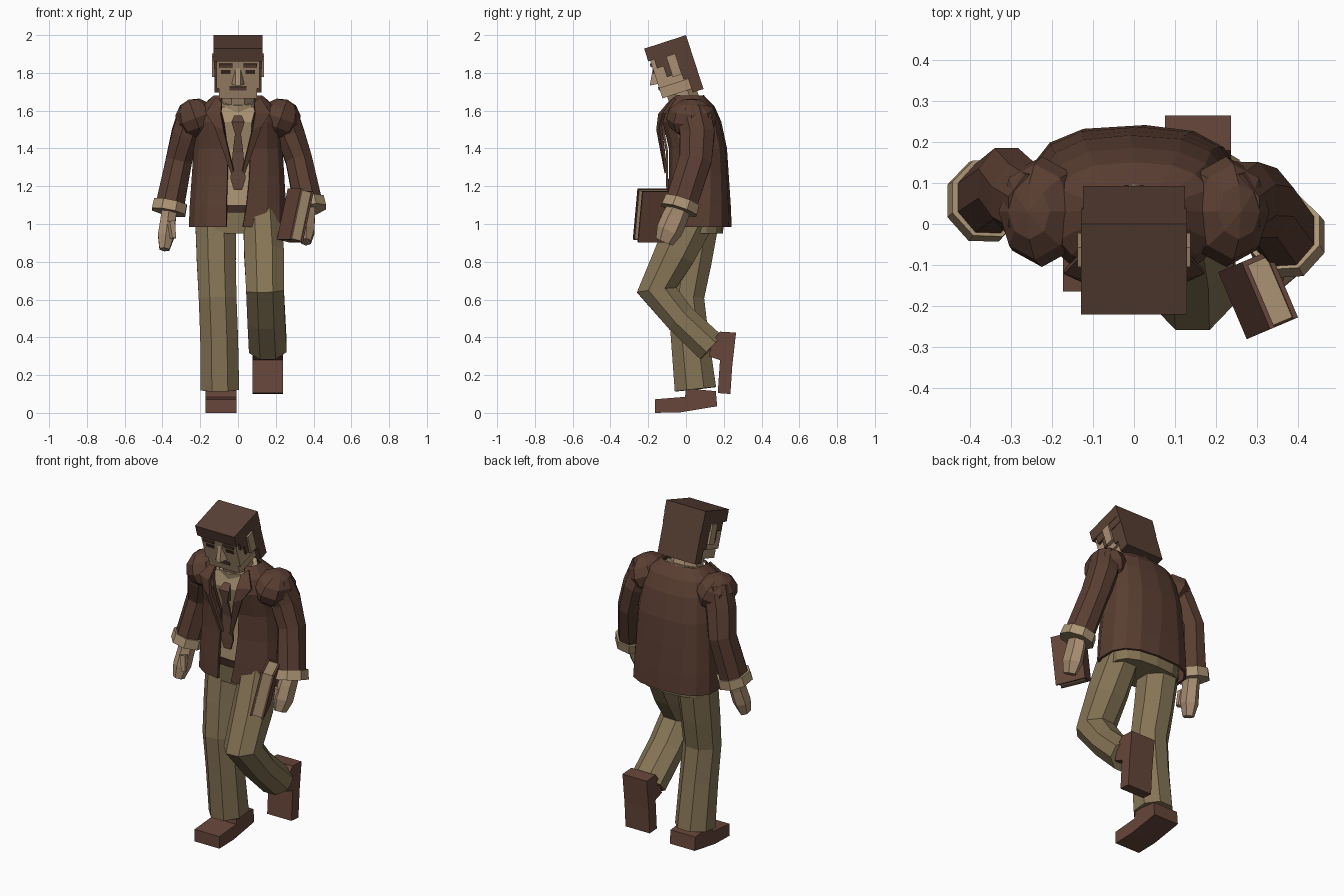
import bpy, bmesh, math
from mathutils import Vector, Matrix

if "Cube" in bpy.data.objects:
    bpy.data.objects.remove(bpy.data.objects["Cube"])


def mat(name, r, g, b):
    m = bpy.data.materials.new(name)
    lin = [((c / 255 + 0.055) / 1.055) ** 2.4 for c in (r, g, b)]
    m.diffuse_color = (*lin, 1)
    m.use_nodes = True
    m.node_tree.nodes["Principled BSDF"].inputs["Base Color"].default_value = m.diffuse_color
    return m


JACKET = mat("jacket brown", 90, 62, 50)
HAIR = mat("hair brown", 88, 64, 52)
SKIN = mat("skin", 170, 143, 115)
SHIRT = mat("shirt tan", 172, 148, 116)
TROUSER = mat("trouser khaki", 134, 117, 86)
SHOE = mat("shoe brown", 102, 70, 58)
TIE = mat("tie brown", 96, 70, 58)
DARK = mat("dark brown", 62, 42, 36)
I = Matrix.Identity(4)


def finish(name, bm, m, solid=0):
    bmesh.ops.recalc_face_normals(bm, faces=bm.faces[:])
    me = bpy.data.meshes.new(name)
    bm.to_mesh(me)
    bm.free()
    me.materials.append(m)
    ob = bpy.data.objects.new(name, me)
    bpy.context.collection.objects.link(ob)
    if solid:
        mod = ob.modifiers.new("thickness", 'SOLIDIFY')
        mod.thickness, mod.offset = solid, 0
    return ob


def loft(name, rings, m, closed=True, solid=0):
    """Skin a list of point rings; closed rings also get end caps."""
    bm = bmesh.new()
    vs = [[bm.verts.new(p) for p in r] for r in rings]
    n = len(vs[0])
    for a, b in zip(vs, vs[1:]):
        for i in range(n if closed else n - 1):
            j = (i + 1) % n
            bm.faces.new((a[i], a[j], b[j], b[i]))
    if closed:
        bm.faces.new(vs[0])
        bm.faces.new(vs[-1])
    return finish(name, bm, m, solid)


def tube(name, path, m, n=8):
    """Path of (x, y, z, side radius, depth radius)."""
    c = [Vector(p[:3]) for p in path]
    rings = []
    for i, p in enumerate(path):
        t = Vector()
        if i:
            t += (c[i] - c[i - 1]).normalized()
        if i < len(c) - 1:
            t += (c[i + 1] - c[i]).normalized()
        t.normalize()
        u = Vector((1, 0, 0))
        u = (u - t * u.dot(t)).normalized()
        v = t.cross(u)
        ang = [2 * math.pi * (k + 0.5) / n for k in range(n)]
        s = 1 / math.cos(math.pi / n)
        rings.append([c[i] + u * p[3] * s * math.cos(a) + v * p[4] * s * math.sin(a) for a in ang])
    return loft(name, rings, m)


def hull(name, pts, m, mx=I):
    bm = bmesh.new()
    for p in pts:
        bm.verts.new(mx @ Vector(p))
    bmesh.ops.convex_hull(bm, input=bm.verts[:])
    return finish(name, bm, m)


def box(name, x, y, z, m, mx=I):
    return hull(name, [(a, b, c) for a in x for b in y for c in z], m, mx)


def extrude(name, x, yz, m):
    return loft(name, [[(a, y, z) for y, z in yz] for a in x], m)


# Head, built upright behind its top back edge and tilted forward
H = Matrix.Translation((0, 0, 2)) @ Matrix.Rotation(math.radians(18), 4, 'X')
box("face", (-.115, .115), (-.222, -.02), (-.225, -.03), SKIN, H)
box("jaw", (-.1, .1), (-.222, -.03), (-.28, -.2), SKIN, H)
box("hair_top", (-.13, .13), (-.233, 0), (-.07, 0), HAIR, H)
box("hair_crown", (-.128, .128), (-.2, 0), (-.12, -.06), HAIR, H)
box("hair_back", (-.125, .125), (-.06, 0), (-.30, -.1), HAIR, H)
hull("nose", [(-.012, -.22, -.11), (.012, -.22, -.11), (-.035, -.22, -.2), (.035, -.22, -.2),
              (-.014, -.265, -.195), (.014, -.265, -.195)], SKIN, H)
box("mouth", (-.045, .045), (-.227, -.22), (-.235, -.215), TIE, H)
for s in (-1, 1):
    box("sideburn", (s * .1, s * .125), (-.165, -.135), (-.18, -.1), HAIR, H)
    box("hair_side", (s * .1, s * .125), (-.085, -.04), (-.22, -.1), HAIR, H)
    box("ear", (s * .1, s * .138), (-.135, -.085), (-.19, -.075), SKIN, H)
    box("eyebrow", (s * .03, s * .1), (-.230, -.22), (-.105, -.085), HAIR, H)
    box("eye", (s * .04, s * .09), (-.226, -.22), (-.142, -.122), DARK, H)
tube("neck", [(0, .025, 1.56, .085, .08), (0, -.035, 1.73, .085, .08)], SKIN)
tube("shirt_collar", [(0, .025, 1.57, .125, .1), (0, 0, 1.655, .11, .095)], SHIRT, 10)

# Torso sections: height, half width, front, back, opening left, opening right
SECT = [(.985, .255, -.10, .235, .06, .025), (1.1, .25, -.095, .23, .06, .045),
        (1.25, .24, -.085, .22, .055, .06), (1.4, .23, -.085, .21, .055, .065),
        (1.54, .215, -.12, .18, .075, .075), (1.62, .19, -.1, .145, .095, .095),
        (1.675, .125, -.06, .09, .085, .085)]
P = 0.75


def section(z, hw, yf, yb, ol, orr, n=15, closed=False):
    yc, d = (yf + yb) / 2, (yb - yf) / 2
    a0, a1 = (math.asin((o / hw) ** (1 / P)) for o in (orr, ol))
    if closed:
        a0 = a1 = 0
    out = []
    for i in range(n):
        a = a0 + (2 * math.pi - a0 - a1) * i / (n if closed else n - 1)
        sn, cs = math.sin(a), math.cos(a)
        out.append((hw * math.copysign(abs(sn) ** P, sn), yc - d * math.copysign(abs(cs) ** P, cs), z))
    return out


def shrink(q, k, z=None):
    return section(z or q[0], q[1] - k, q[2] + k, q[3] - k, .01, .01, 14, True)


loft("jacket", [section(*q) for q in SECT], JACKET, closed=False, solid=.014)
loft("shirt", [shrink(SECT[1], .02, 1.08)] + [shrink(q, .02) for q in SECT[2:6]], SHIRT)
loft("belt", [shrink(SECT[1], .014, z) for z in (1.06, 1.1)], DARK)
loft("trouser_waist", [shrink(SECT[0], .04, .95), shrink(SECT[1], .022, 1.07)], TROUSER)

# Lapels and tie
for s in (-1, 1):
    loft("lapel", [[(s * .115, -.06, 1.665), (s * .17, -.115, 1.585), (s * .125, -.135, 1.52), (s * .035, -.105, 1.27)],
                   [(s * .085, -.09, 1.64), (s * .09, -.14, 1.58), (s * .075, -.15, 1.5), (s * .022, -.108, 1.28)]],
         JACKET, closed=False, solid=.016)
hull("tie_knot", [(s * x, y, z) for s in (-1, 1) for x, y, z in
                  ((.02, -.10, 1.575), (.035, -.135, 1.54), (.014, -.125, 1.47), (.014, -.09, 1.47))], TIE)
loft("tie_blade", [[(-w, y, z), (w, y, z)] for w, y, z in
                   ((.014, -.12, 1.49), (.028, -.10, 1.38), (.04, -.10, 1.24), (.022, -.098, 1.18))],
     TIE, closed=False, solid=.012)

# Arms: elbow, wrist, fingertip for each side
ARMS = [(-1, (-.312, .10, 1.34), (-.36, .06, 1.1), (-.39, -.005, .865), .045),
        (1, (.322, .05, 1.34), (.37, -.025, 1.11), (.36, -.115, .905), .06)]
for s, e, w, h, hw in ARMS:
    bm = bmesh.new()
    bmesh.ops.create_uvsphere(bm, u_segments=8, v_segments=6, radius=1,
                              matrix=Matrix.Translation((s * .225, .03, 1.56)) @ Matrix.Rotation(s * .35, 4, 'Y')
                              @ Matrix.Diagonal((.108, .135, .105, 1)))
    finish("shoulder", bm, JACKET)
    tube("sleeve", [(s * .235, .035, 1.6, .075, .09), (s * .275, .06, 1.48, .076, .092),
                    (*e, .07, .086), (*w, .075, .085)], JACKET)
    E, W, T = Vector(e), Vector(w), Vector(h)
    d = (W - E).normalized()
    tube("cuff", [(*(W - d * .015), .088, .093), (*(W + d * .04), .09, .097)], SHIRT)
    tube("hand", [(*W, .04, .05), (*W.lerp(T, .35), .04, hw), (*W.lerp(T, .7), .043, hw),
                  (*T, .026, hw * .7)], SKIN, 6)
    k = W.lerp(T, .45) + Vector((-s * .02, -.045, .02))
    tube("thumb", [(*k, .02, .02), (*(k + Vector((-s * .012, -.012, -.09))), .014, .014)], SKIN, 5)

# Book under the hand
B = Matrix.Translation((.303, -.172, 1.045)) @ Matrix.Rotation(math.radians(23), 4, 'Z') \
    @ Matrix.Rotation(math.radians(13), 4, 'Y')
box("book_pages", (-.027, .027), (-.084, .08), (-.132, .132), SHIRT, B)
box("book_spine", (-.037, .037), (.075, .088), (-.138, .138), SHOE, B)
for s in (-1, 1):
    box("book_cover", (s * .026, s * .038), (-.09, .088), (-.138, .138), SHOE, B)

# Standing leg and lifted leg
tube("standing_leg", [(-.118, .065, 1.02, .108, .11), (-.115, .03, .8, .103, .105), (-.108, 0, .61, .1, .096),
                      (-.1, .02, .4, .1, .1), (-.096, .05, .125, .102, .11)], TROUSER)
tube("lifted_leg", [(.128, .03, 1.03, .1, .12), (.138, -.06, .84, .105, .108), (.143, -.155, .65, .1, .105),
                    (.15, -.03, .5, .1, .082), (.158, .135, .345, .1, .085)], TROUSER)

# Shoes
extrude("standing_shoe", (-.173, -.008), [(-.165, 0), (-.03, .003), (.165, .035), (.158, .115), (0, .13),
                                          (-.005, .085), (-.165, .072)], SHOE)
extrude("lifted_shoe", (.076, .237), [(.18, .43), (.265, .425), (.245, .25), (.235, .1), (.168, .105),
                                      (.18, .28), (.12, .3), (.14, .38)], SHOE)
